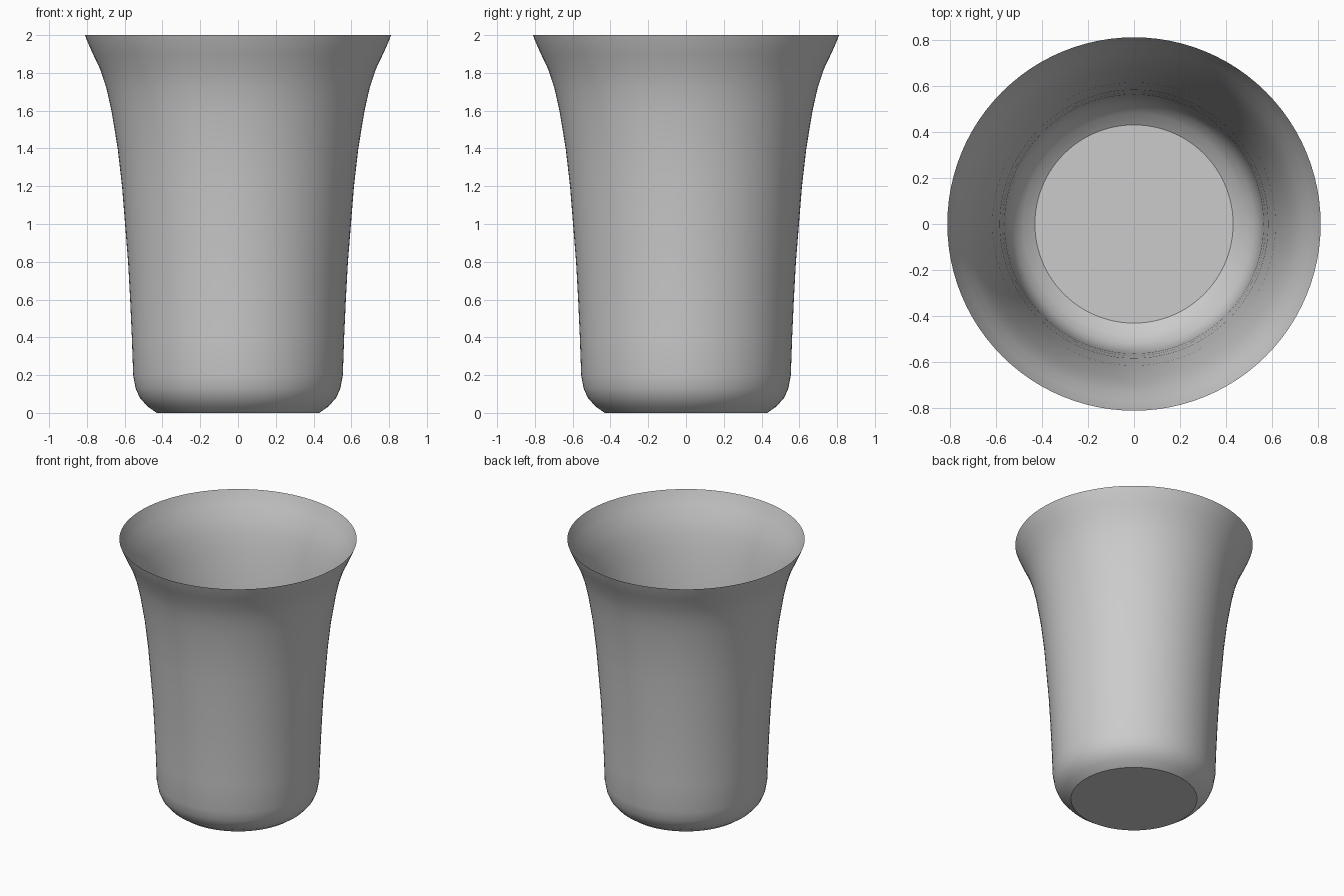
import bpy
import bmesh
from math import cos, sin, tau, radians

if "Cube" in bpy.data.objects:
    bpy.data.objects.remove(bpy.data.objects["Cube"])

SIDES = 96

# Plain grey material
grey = bpy.data.materials.new("plain grey")
grey.use_nodes = True
colour = (0.6, 0.6, 0.6, 1)
grey.diffuse_color = colour
grey.node_tree.nodes["Principled BSDF"].inputs["Base Color"].default_value = colour

# Thin wall: radius and height from foot to flared rim
profile = [(0.43, 0), (0.48, 0.035), (0.52, 0.08), (0.542, 0.13), (0.555, 0.2),
           (0.562, 0.4), (0.571, 0.6), (0.582, 0.8), (0.598, 1.0), (0.614, 1.2),
           (0.637, 1.4), (0.67, 1.6), (0.697, 1.72), (0.73, 1.82),
           (0.768, 1.9), (0.795, 1.96), (0.81, 2.0)]


def ring(bm, radius, z):
    return [bm.verts.new((radius * cos(tau * i / SIDES),
                          radius * sin(tau * i / SIDES), z))
            for i in range(SIDES)]


bm = bmesh.new()
rings = [ring(bm, r, z) for r, z in profile]
for low, high in zip(rings, rings[1:]):
    for i in range(SIDES):
        j = (i + 1) % SIDES
        bm.faces.new((low[i], low[j], high[j], high[i]))

# Flat base closing the foot
bm.faces.new(rings[0][::-1])

mesh = bpy.data.meshes.new("cup")
bm.to_mesh(mesh)
bm.free()
mesh.materials.append(grey)

cup = bpy.data.objects.new("cup", mesh)
bpy.context.collection.objects.link(cup)
bpy.context.view_layer.objects.active = cup
cup.select_set(True)
bpy.ops.object.shade_smooth_by_angle(angle=radians(32))
